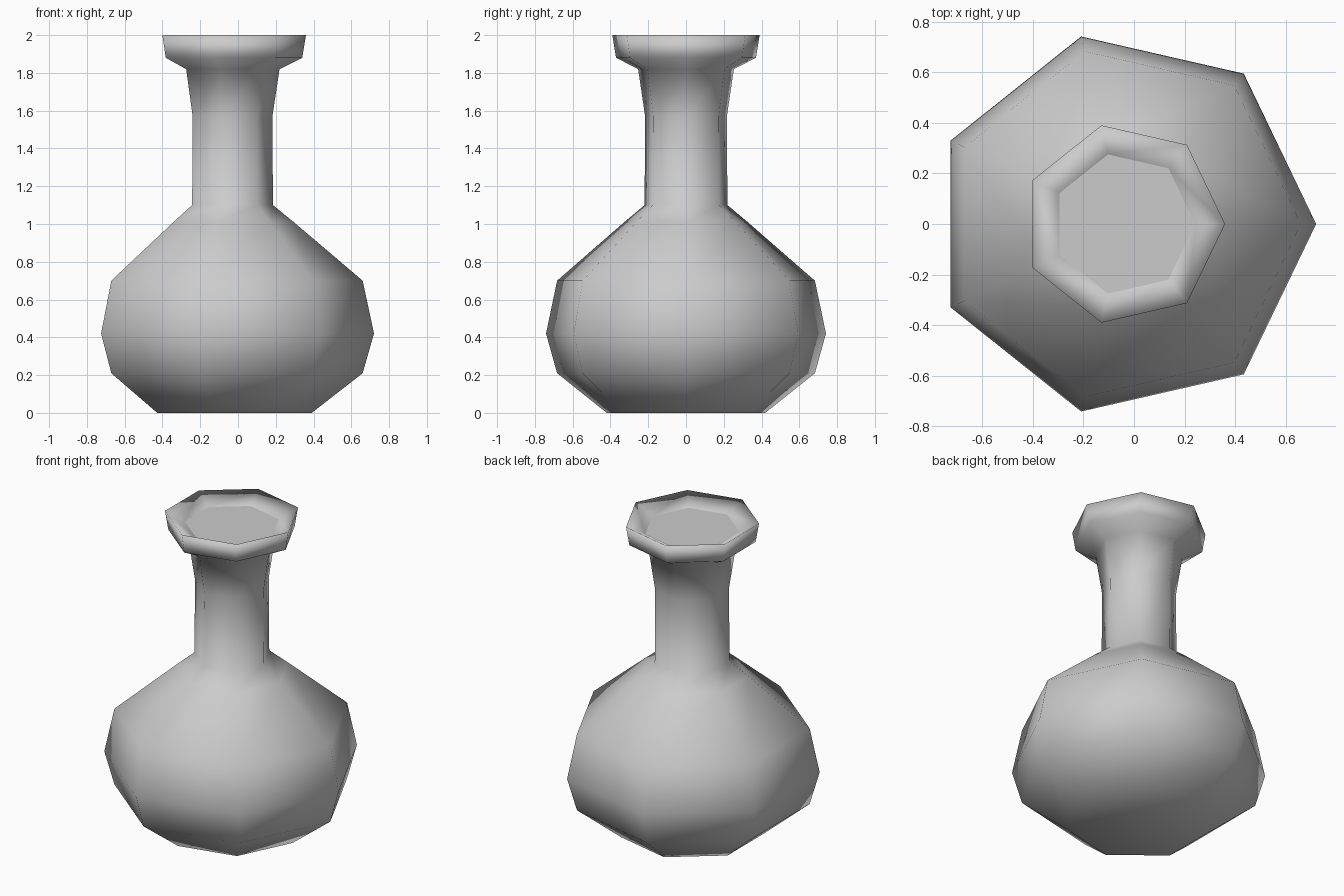
import bpy
import bmesh
import math

default = bpy.data.objects.get("Cube")
if default:
    bpy.data.objects.remove(default, do_unlink=True)

SIDES = 7
CENTRE_X = -0.04


def material(name, value):
    mat = bpy.data.materials.new(name)
    mat.use_nodes = True
    colour = (value, value, value, 1)
    mat.diffuse_color = colour
    mat.node_tree.nodes["Principled BSDF"].inputs["Base Color"].default_value = colour
    return mat


def ring(bm, radius, z):
    """One seven-sided loop with a corner on +x."""
    angles = [math.tau * i / SIDES for i in range(SIDES)]
    return [bm.verts.new((CENTRE_X + radius * math.cos(a), radius * math.sin(a), z))
            for a in angles]


def finish(bm, name, mat):
    mesh = bpy.data.meshes.new(name)
    for face in bm.faces:
        face.smooth = True
    bm.to_mesh(mesh)
    bm.free()
    mesh.materials.append(mat)
    obj = bpy.data.objects.new(name, mesh)
    bpy.context.collection.objects.link(obj)
    return obj


grey = material("pale grey", 0.6)

# Flask: base, round belly, neck, flared lip and sloping inner rim
profile = [(0.43, 0), (0.70, 0.21), (0.76, 0.42), (0.70, 0.70), (0.335, 1.01),
           (0.225, 1.10), (0.222, 1.57), (0.26, 1.82), (0.38, 1.88),
           (0.40, 2.0), (0.282, 1.94)]
bm = bmesh.new()
loops = [ring(bm, r, z) for r, z in profile]
bm.faces.new(list(reversed(loops[0])))
for low, high in zip(loops, loops[1:]):
    for i in range(SIDES):
        j = (i + 1) % SIDES
        bm.faces.new((low[i], low[j], high[j], high[i]))
finish(bm, "flask_body", grey)

# Flat surface filling the mouth
bm = bmesh.new()
bm.faces.new(ring(bm, 0.282, 1.94))
finish(bm, "mouth_surface", grey)
